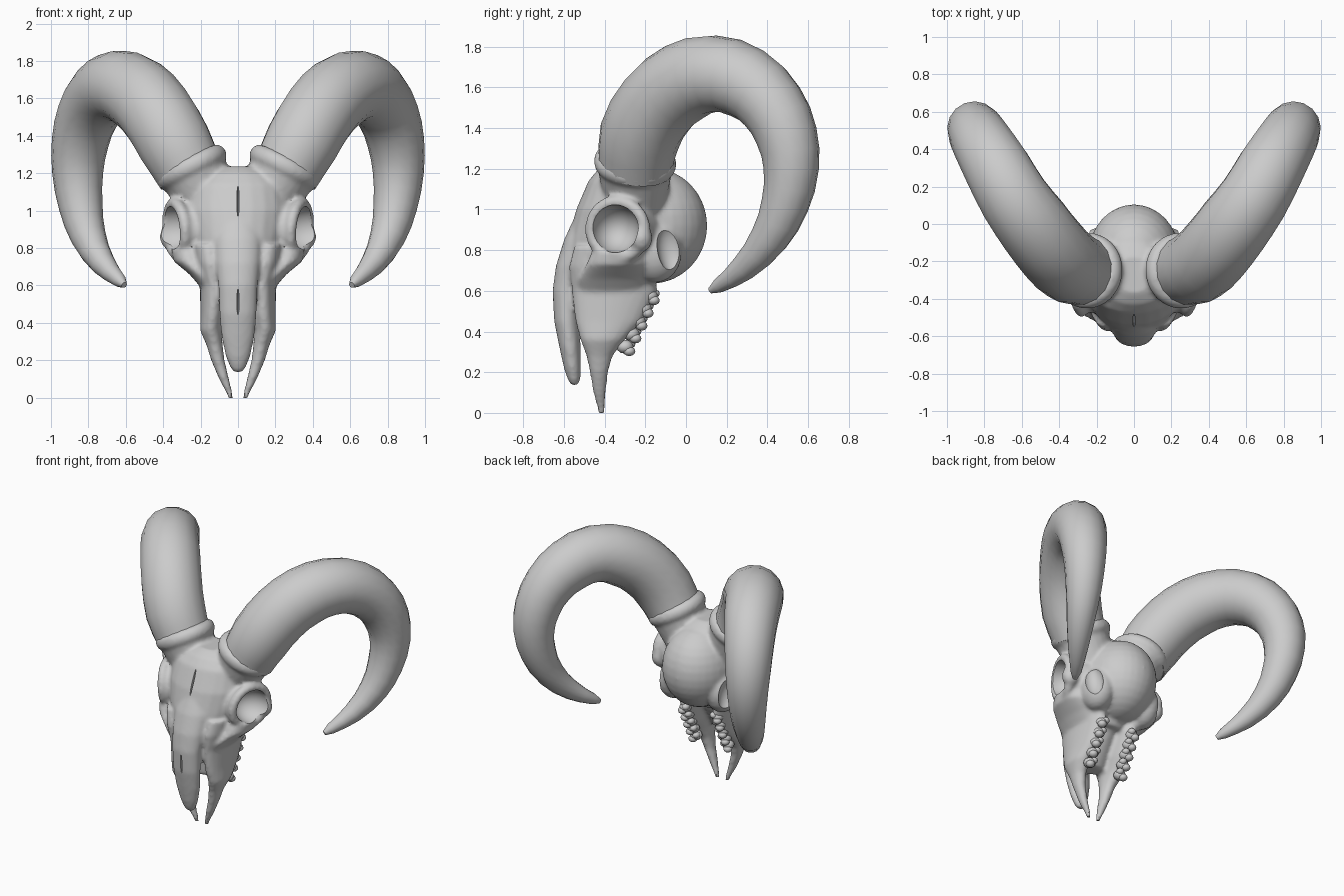
import bpy, bmesh, math
from mathutils import Vector, Matrix

if "Cube" in bpy.data.objects:
    bpy.data.objects.remove(bpy.data.objects["Cube"])

def skin(bm, rings, closed=False):
    """Bridge rings of points into a tube, capped or closed in a loop."""
    vs = [[bm.verts.new(p) for p in r] for r in rings]
    n, m = len(vs), len(vs[0])
    for i in range(n if closed else n - 1):
        a, b = vs[i], vs[(i + 1) % n]
        for j in range(m):
            k = (j + 1) % m
            bm.faces.new((a[j], a[k], b[k], b[j]))
    if not closed:
        bm.faces.new(vs[0])
        bm.faces.new(vs[-1])

def circle(c, u, v, n=24):
    return [c + u * math.cos(2 * math.pi * i / n) + v * math.sin(2 * math.pi * i / n) for i in range(n)]

def loft(bm, sections, s=1):
    """Horizontal ellipses: (z, x, y, half width, half depth)."""
    skin(bm, [circle(Vector((s * x, y, z)), Vector((hx, 0, 0)), Vector((0, hy, 0)))
              for z, x, y, hx, hy in sections])

def frame(axis):
    a = Vector(axis).normalized()
    u = a.orthogonal().normalized()
    return a, u, a.cross(u)

def torus(bm, c, axis, R, r, flat=1):
    a, u, v = frame(axis)
    rings = []
    for i in range(40):
        t = 2 * math.pi * i / 40
        d = u * math.cos(t) + v * math.sin(t)
        rings.append(circle(Vector(c) + d * R, d * r, a * r * flat, 12))
    skin(bm, rings, True)

def cone(bm, c0, c1, r0, r1):
    c0, c1 = Vector(c0), Vector(c1)
    a, u, v = frame(c1 - c0)
    skin(bm, [circle(c0, u * r0, v * r0), circle(c1, u * r1, v * r1)])

def ball(bm, c, r, tilt=0, seg=24):
    M = Matrix.Translation(c) @ Matrix.Rotation(tilt, 4, 'X') @ Matrix.Diagonal((*r, 1))
    bmesh.ops.create_uvsphere(bm, u_segments=seg, v_segments=seg // 2, radius=1, matrix=M)

def finish(bm, name):
    bmesh.ops.recalc_face_normals(bm, faces=bm.faces[:])
    me = bpy.data.meshes.new(name)
    bm.to_mesh(me)
    bm.free()
    ob = bpy.data.objects.new(name, me)
    bpy.context.collection.objects.link(ob)
    return ob

def activate(ob):
    bpy.ops.object.select_all(action='DESELECT')
    ob.select_set(True)
    bpy.context.view_layer.objects.active = ob

def apply_all(ob):
    activate(ob)
    for m in list(ob.modifiers):
        bpy.ops.object.modifier_apply(modifier=m.name)

# Skull: overlapping bones fused into one surface
bm = bmesh.new()
# braincase
ball(bm, (0, -.17, .92), (.245, .275, .285), seg=32)
# forehead
loft(bm, [(1.235, 0, -.27, .11, .1), (1.2, 0, -.27, .2, .16), (1.14, 0, -.28, .27, .2), (1.0, 0, -.3, .29, .24),
          (.85, 0, -.33, .26, .25), (.72, 0, -.36, .22, .23), (.6, 0, -.37, .16, .18)])
# nasal bone
loft(bm, [(1.0, 0, -.45, .1, .08), (.85, 0, -.52, .125, .08), (.72, 0, -.57, .115, .07),
          (.6, 0, -.588, .105, .068), (.45, 0, -.586, .1, .062), (.32, 0, -.57, .088, .052),
          (.22, 0, -.558, .065, .042), (.16, 0, -.55, .042, .03), (.135, 0, -.548, .02, .016)])
# palate
loft(bm, [(.75, 0, -.36, .15, .2), (.55, 0, -.4, .12, .13), (.38, 0, -.44, .1, .06)])
for s in (1, -1):
    # upper jaw wall running down into the front prong
    loft(bm, [(.82, .16, -.36, .09, .19), (.72, .145, -.36, .09, .215), (.6, .13, -.352, .074, .21),
              (.45, .135, -.38, .066, .165), (.36, .145, -.41, .058, .11), (.28, .125, -.425, .043, .065),
              (.2, .108, -.428, .036, .045), (.1, .075, -.425, .027, .032), (.03, .048, -.418, .018, .02),
              (-.01, .036, -.415, .013, .013)], s)
    # horn pedicle and thick collar
    cone(bm, (s * .15, -.25, 1.02), (s * .25, -.25, 1.235), .15, .19)
    torus(bm, (s * .248, -.25, 1.23), (s * .45, .06, .88), .158, .046, 1.15)
    # eye socket mass and rim
    cone(bm, (s * .17, -.29, .89), (s * .32, -.335, .9), .18, .15)
    torus(bm, (s * .328, -.335, .9), (s * .92, -.33, -.08), .138, .032)
    # rear cheek knob, cheekbone sweeping to the muzzle, temple
    ball(bm, (s * .36, -.22, .86), (.058, .055, .07))
    loft(bm, [(.8, .27, -.33, .09, .13), (.73, .255, -.34, .09, .15), (.66, .19, -.36, .07, .17),
              (.58, .14, -.37, .05, .16)], s)
    ball(bm, (s * .19, -.15, .79), (.11, .13, .15))
skull = finish(bm, "skull")
r = skull.modifiers.new("fuse", 'REMESH')
r.mode = 'VOXEL'
r.voxel_size = .013
sm = skull.modifiers.new("soften", 'SMOOTH')
sm.factor, sm.iterations = .5, 5

# Cutters: sockets, temple hollows, seams on brow and nose
bm = bmesh.new()
for s in (1, -1):
    ball(bm, (s * .37, -.35, .905), (.15, .118, .118), seg=32)
    ball(bm, (s * .295, -.07, .8), (.07, .07, .13), .2)
ball(bm, (0, -.52, 1.05), (.006, .035, .09), -.43)
ball(bm, (0, -.65, .51), (.006, .025, .07))
cutter = finish(bm, "hollow_cutter")
cutter.hide_render = True
b = skull.modifiers.new("hollows", 'BOOLEAN')
b.operation, b.solver, b.object = 'DIFFERENCE', 'EXACT', cutter
apply_all(skull)
bpy.data.objects.remove(cutter)

# Cheek teeth: overlapping cusps, five teeth per side, set into the jaw edge
bm = bmesh.new()
for s in (1, -1):
    for i in range(5):
        t = i / 4
        y, z = -.165 - .12 * t, .575 - .25 * t
        ball(bm, (s * .128, y - .015, z), (.042, .042, .034), seg=12)
        ball(bm, (s * .14, y + .006, z - .022), (.03, .03, .024), seg=12)
        ball(bm, (s * .112, y + .008, z + .012), (.026, .028, .022), seg=12)
teeth = finish(bm, "teeth")

# Horns: curved taper, mirrored
path = [(.255, -.25, 1.2, .182), (.34, -.228, 1.36, .2), (.435, -.138, 1.52, .202), (.535, -.01, 1.625, .2),
        (.64, .135, 1.667, .19), (.732, .3, 1.62, .18), (.805, .425, 1.505, .165), (.845, .495, 1.36, .152),
        (.857, .517, 1.2, .136), (.84, .485, 1.02, .117), (.8, .41, .86, .095), (.72, .285, .715, .066),
        (.632, .16, .625, .036), (.608, .12, .602, .016)]
cu = bpy.data.curves.new("horn_path", 'CURVE')
cu.dimensions = '3D'
cu.bevel_depth, cu.bevel_resolution = 1, 6
cu.resolution_u = 2
cu.use_fill_caps = True
sp = cu.splines.new('BEZIER')
sp.bezier_points.add(len(path) - 1)
for p, (x, y, z, rad) in zip(sp.bezier_points, path):
    p.co, p.radius = (x, y, z), rad
    p.handle_left_type = p.handle_right_type = 'AUTO'
horns = bpy.data.objects.new("horns", cu)
bpy.context.collection.objects.link(horns)
activate(horns)
bpy.ops.object.convert(target='MESH')
horns = bpy.context.object
horns.modifiers.new("mirror", 'MIRROR')
apply_all(horns)

for ob in (skull, teeth, horns):
    activate(ob)
    bpy.ops.object.shade_smooth_by_angle(angle=math.radians(40))
